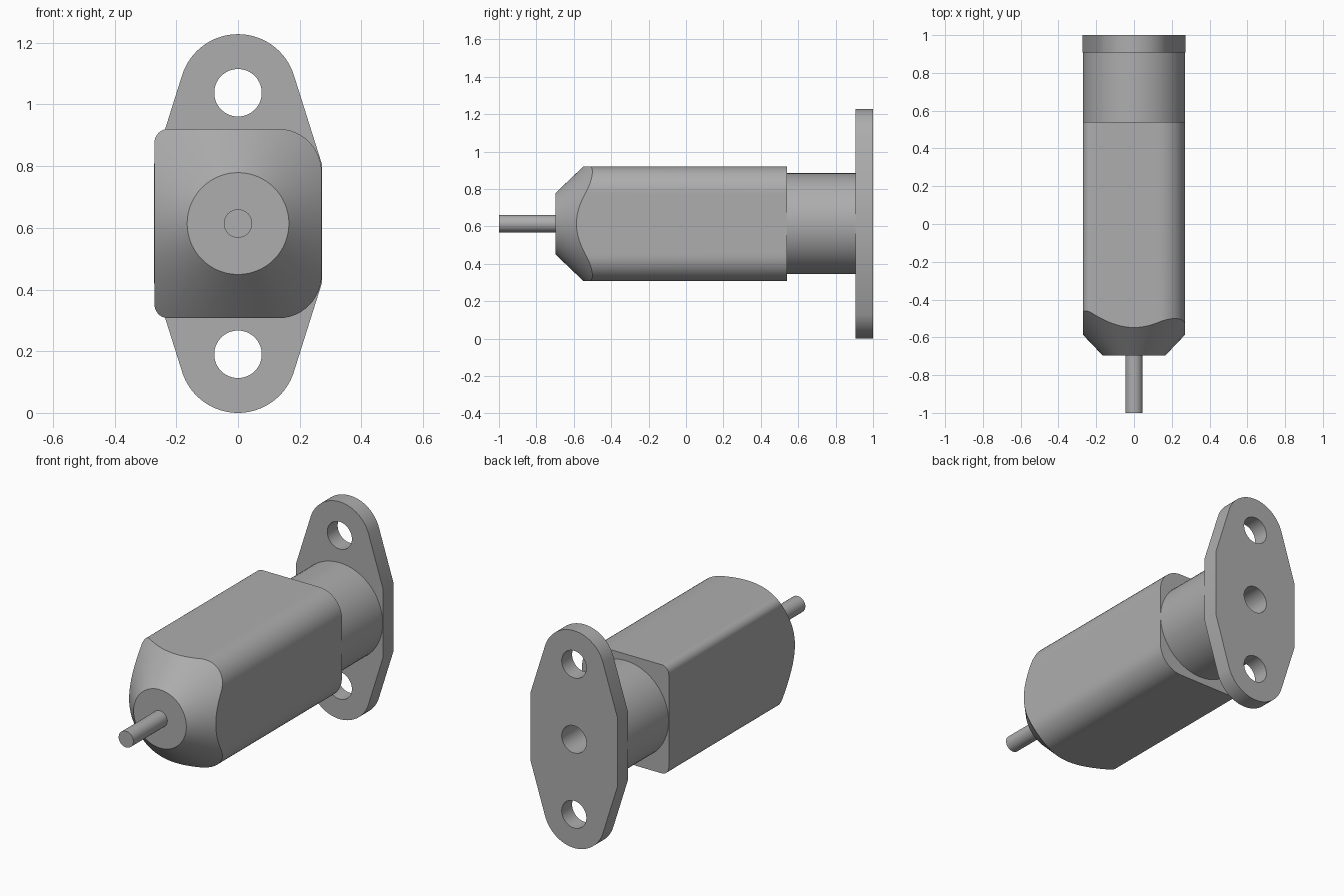
import bpy, bmesh
from math import sin, cos, pi, hypot, radians
from mathutils import Vector

cube = bpy.data.objects.get("Cube")
if cube:
    bpy.data.objects.remove(cube, do_unlink=True)

ZC = 0.614          # height of the long axis
HX, HZ = 0.271, 0.307   # half width and half height of the body
BORE = 0.077

grey = bpy.data.materials.new("mid_grey")
grey.use_nodes = True
GREY = (0.42, 0.42, 0.42, 1)
grey.diffuse_color = GREY
grey.node_tree.nodes["Principled BSDF"].inputs["Base Color"].default_value = GREY


def finish(name, bm):
    bmesh.ops.recalc_face_normals(bm, faces=bm.faces)
    me = bpy.data.meshes.new(name)
    bm.to_mesh(me)
    bm.free()
    me.materials.append(grey)
    ob = bpy.data.objects.new(name, me)
    bpy.context.collection.objects.link(ob)
    return ob


def smooth(ob):
    bpy.ops.object.select_all(action='DESELECT')
    ob.select_set(True)
    bpy.context.view_layer.objects.active = ob
    bpy.ops.object.shade_smooth_by_angle(angle=radians(25))


def loft(name, rings):
    """Skin a list of equally long point rings and cap both ends."""
    bm = bmesh.new()
    loops = [[bm.verts.new(p) for p in ring] for ring in rings]
    n = len(loops[0])
    for a, b in zip(loops, loops[1:]):
        for i in range(n):
            j = (i + 1) % n
            bm.faces.new((a[i], a[j], b[j], b[i]))
    bm.faces.new(loops[0])
    bm.faces.new(loops[-1])
    return finish(name, bm)


def circle(r, y, z=ZC, n=64):
    return [Vector((r * cos(2 * pi * i / n), y, z + r * sin(2 * pi * i / n))) for i in range(n)]


def rod(name, profile):
    return loft(name, [circle(r, y) for r, y in profile])


# Body outline: large corner radius on +x, small on -x, sides subdivided
def body_outline():
    corners = [(1, 1, 0.14), (-1, 1, 0.045), (-1, -1, 0.045), (1, -1, 0.14)]
    arcs = []
    for k, (sx, sz, r) in enumerate(corners):
        cx, cz = sx * (HX - r), sz * (HZ - r)
        arcs.append([Vector((cx + r * cos(a), 0, cz + r * sin(a)))
                     for a in ((k + t / 12) * pi / 2 for t in range(13))])
    pts = []
    for k, arc in enumerate(arcs):
        nxt = arcs[(k + 1) % 4][0]
        pts += arc + [arc[-1].lerp(nxt, t / 16) for t in range(1, 16)]
    return pts


# Body with a conical nose cut into its front end
NOSE_R, NOSE_Y, BODY_END = 0.165, -0.697, 0.541
tip, ridge, back = [], [], []
for p in body_outline():
    r = hypot(p.x, p.z)
    up = Vector((0, 0, ZC))
    tip.append(p * (NOSE_R / r) + up + Vector((0, NOSE_Y, 0)))
    ridge.append(p + up + Vector((0, NOSE_Y + (r - NOSE_R) * 1.05, 0)))
    back.append(p + up + Vector((0, BODY_END, 0)))
smooth(loft("body", [tip, ridge, back]))

# Probe pin
smooth(rod("pin", [(0.046, -1), (0.046, NOSE_Y + 0.01)]))

# Round neck with a blind bore in its rear end
smooth(rod("neck", [(0.27, BODY_END - 0.002), (0.27, 0.91), (BORE, 0.91), (BORE, 0.56)]))

# Mounting flange: hull of two end circles and the straight flanks
HOLE_OFFSET, F0, F1 = 0.424, 0.907, 1.0
bm = bmesh.new()
for y in (F0, F1):
    for s in (-1, 1):
        for p in circle(0.19, y, ZC + s * HOLE_OFFSET, 96):
            bm.verts.new(p)
        for sx in (-1, 1):
            bm.verts.new((sx * 0.273, y, ZC + s * 0.19))
hull = bmesh.ops.convex_hull(bm, input=bm.verts)
bmesh.ops.delete(bm, geom=[v for v in bm.verts if not v.link_faces], context='VERTS')
bmesh.ops.dissolve_limit(bm, angle_limit=radians(0.5), verts=bm.verts, edges=bm.edges)
flange = finish("flange", bm)

# Three holes through the flange
for s in (-1, 0, 1):
    z = ZC + s * HOLE_OFFSET
    cutter = loft("hole_cutter", [circle(BORE, F0 - 0.1, z), circle(BORE, F1 + 0.1, z)])
    cutter.hide_render = True
    mod = flange.modifiers.new("hole", 'BOOLEAN')
    mod.operation = 'DIFFERENCE'
    mod.solver = 'EXACT'
    mod.object = cutter
    bpy.context.view_layer.objects.active = flange
    bpy.ops.object.modifier_apply(modifier=mod.name)
    bpy.data.objects.remove(cutter, do_unlink=True)
smooth(flange)
